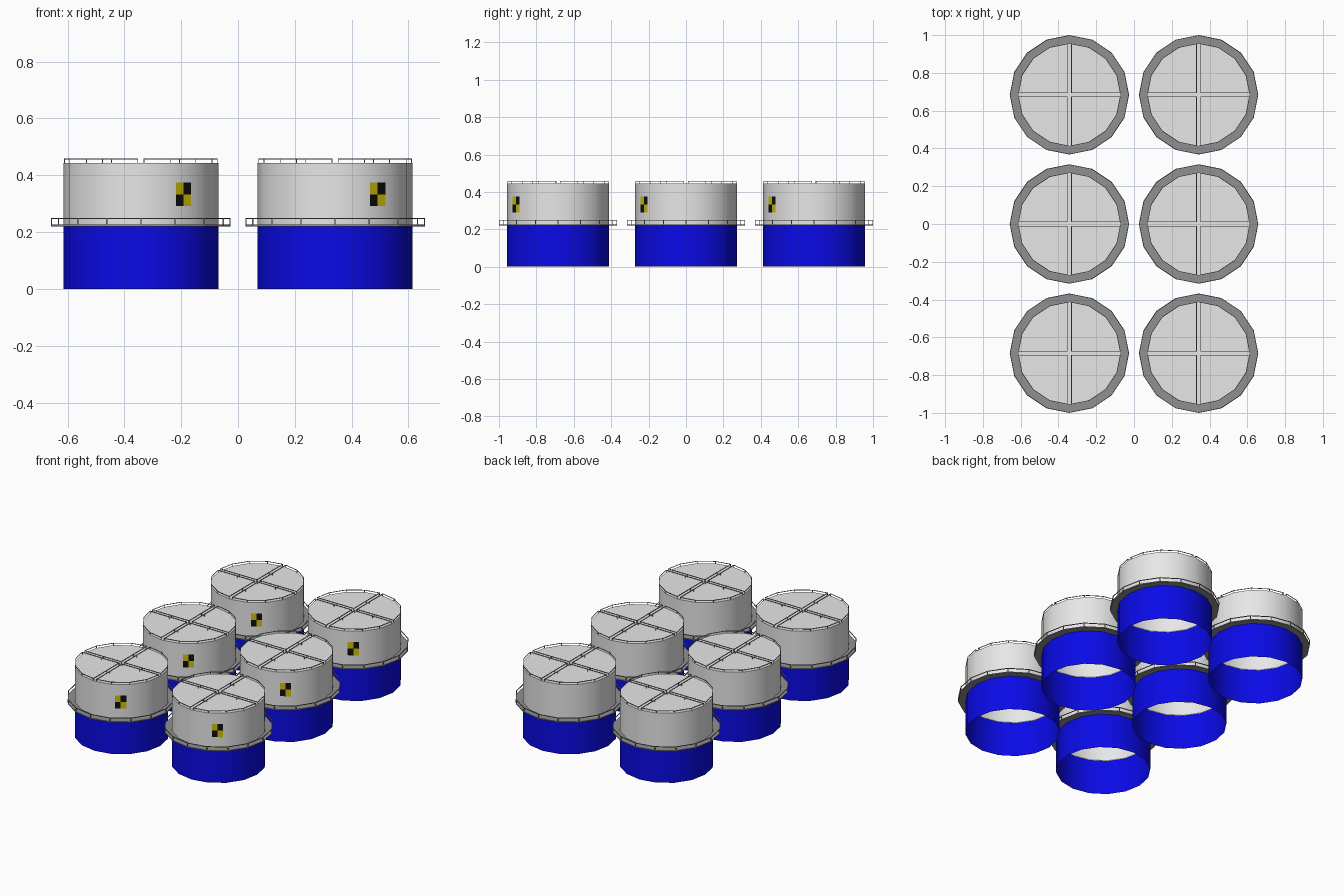
import bpy, bmesh, math
from mathutils import Vector

if "Cube" in bpy.data.objects:
    bpy.data.objects.remove(bpy.data.objects["Cube"])

SIDES = 16
R, R_OUT = 0.273, 0.316          # tank wall, walkway edge
Z_BAND, Z_TOP = 0.222, 0.444     # colour change / walkway, lid


def material(name, rgb):
    m = bpy.data.materials.new(name)
    m.diffuse_color = (*rgb, 1)
    m.use_nodes = True
    m.node_tree.nodes["Principled BSDF"].inputs["Base Color"].default_value = m.diffuse_color
    return m


WHITE = material("tank_white", (0.8, 0.8, 0.8))
BLUE = material("tank_blue", (0.003, 0.003, 0.8))
GREY = material("walkway_grey", (0.28, 0.28, 0.28))
YELLOW = material("marker_yellow", (0.64, 0.53, 0.003))
BLACK = material("marker_black", (0.004, 0.004, 0.004))


def to_mesh(bm, name, mats):
    me = bpy.data.meshes.new(name)
    bm.to_mesh(me)
    bm.free()
    for m in mats:
        me.materials.append(m)
    return me


def ring(bm, r, z):
    return [bm.verts.new((r * math.cos(a), r * math.sin(a), z))
            for a in (i * math.tau / SIDES for i in range(SIDES))]


def bridge(bm, a, b, mat=0):
    for i in range(SIDES):
        j = (i + 1) % SIDES
        bm.faces.new((a[i], a[j], b[j], b[i])).material_index = mat


def bar(bm, p, q, w, h):
    # box beam from p to q, w wide and h deep
    p, q = Vector(p), Vector(q)
    d = (q - p).normalized()
    side = d.cross(Vector((0, 0, 1)))
    if side.length < 0.01:
        side = Vector((1, 0, 0))
    side.normalize()
    up = side.cross(d)
    ends = [[bm.verts.new(c + side * (sx * w / 2) + up * (sy * h / 2))
             for sx, sy in ((-1, -1), (1, -1), (1, 1), (-1, 1))] for c in (p, q)]
    a, b = ends
    bm.faces.new(a[::-1])
    bm.faces.new(b)
    for i in range(4):
        j = (i + 1) % 4
        bm.faces.new((a[i], a[j], b[j], b[i]))


def railing(bm, pts, z0, z1, t):
    # closed loop of posts and a top rail
    for i, p in enumerate(pts):
        q = pts[(i + 1) % len(pts)]
        bar(bm, (*p, z1 - t / 2), (*q, z1 - t / 2), t, t)
        bar(bm, (*p, z0), (*p, z1), t, t)


def tank_mesh():
    # open-bottomed shell: blue below, white above, flat lid
    bm = bmesh.new()
    a, b, c = ring(bm, R, 0), ring(bm, R, Z_BAND), ring(bm, R, Z_TOP)
    bridge(bm, a, b, 1)
    bridge(bm, b, c, 0)
    bm.faces.new(c)
    return to_mesh(bm, "tank", [WHITE, BLUE])


def walkway_mesh():
    # flat ring floor with a railing round its edge
    bm = bmesh.new()
    z0, z1 = Z_BAND - 0.002, Z_BAND + 0.004
    rings = [ring(bm, R - 0.001, z0), ring(bm, R_OUT, z0),
             ring(bm, R_OUT, z1), ring(bm, R - 0.001, z1)]
    for i in range(4):
        bridge(bm, rings[i], rings[(i + 1) % 4])
    r = R_OUT - 0.002
    pts = [(r * math.cos(i * math.tau / SIDES), r * math.sin(i * math.tau / SIDES))
           for i in range(SIDES)]
    railing(bm, pts, z1, 0.250, 0.004)
    bmesh.ops.recalc_face_normals(bm, faces=bm.faces)
    return to_mesh(bm, "walkway", [GREY])


def lid_railing_mesh():
    # four quarter-circle fences separated by a cross-shaped gap
    bm = bmesh.new()
    g, r = 0.011, R - 0.002
    for k in range(4):
        local = [(g, g), (r / 2, g), (r - 0.002, g)]
        local += [(r * math.cos(i * math.pi / 8), r * math.sin(i * math.pi / 8))
                  for i in (1, 2, 3)]
        local += [(g, r - 0.002), (g, r / 2)]
        for _ in range(k):
            local = [(-y, x) for x, y in local]
        railing(bm, local, Z_TOP, 0.459, 0.003)
    bmesh.ops.recalc_face_normals(bm, faces=bm.faces)
    return to_mesh(bm, "lid_railing", [GREY])


def marker_mesh():
    # 2 x 2 chequer plate on one wall facet
    bm = bmesh.new()
    ang = math.radians(-56.25)
    out = Vector((math.cos(ang), math.sin(ang), 0))
    right = Vector((-out.y, out.x, 0))
    base = out * (R * math.cos(math.pi / SIDES) + 0.002) + Vector((0, 0, 0.333))
    w, h = 0.0325, 0.042
    for i in (-1, 0):
        for j in (-1, 0):
            vs = [bm.verts.new(base + right * ((i + u) * w) + Vector((0, 0, (j + v) * h)))
                  for u, v in ((0, 0), (1, 0), (1, 1), (0, 1))]
            bm.faces.new(vs).material_index = 1 if i == j else 0
    return to_mesh(bm, "chequer_marker", [YELLOW, BLACK])


parts = [tank_mesh(), walkway_mesh(), lid_railing_mesh(), marker_mesh()]

# two columns by three rows of tanks
for x in (-0.342, 0.342):
    for y in (-0.684, 0, 0.684):
        for me in parts:
            ob = bpy.data.objects.new(me.name, me)
            ob.location = (x, y, 0)
            bpy.context.collection.objects.link(ob)

# smooth tank walls, sharp lid edge
tank = next(o for o in bpy.data.objects if o.data == parts[0])
bpy.context.view_layer.objects.active = tank
tank.select_set(True)
parts[0].shade_smooth()
parts[0].set_sharp_from_angle(angle=math.radians(40))
